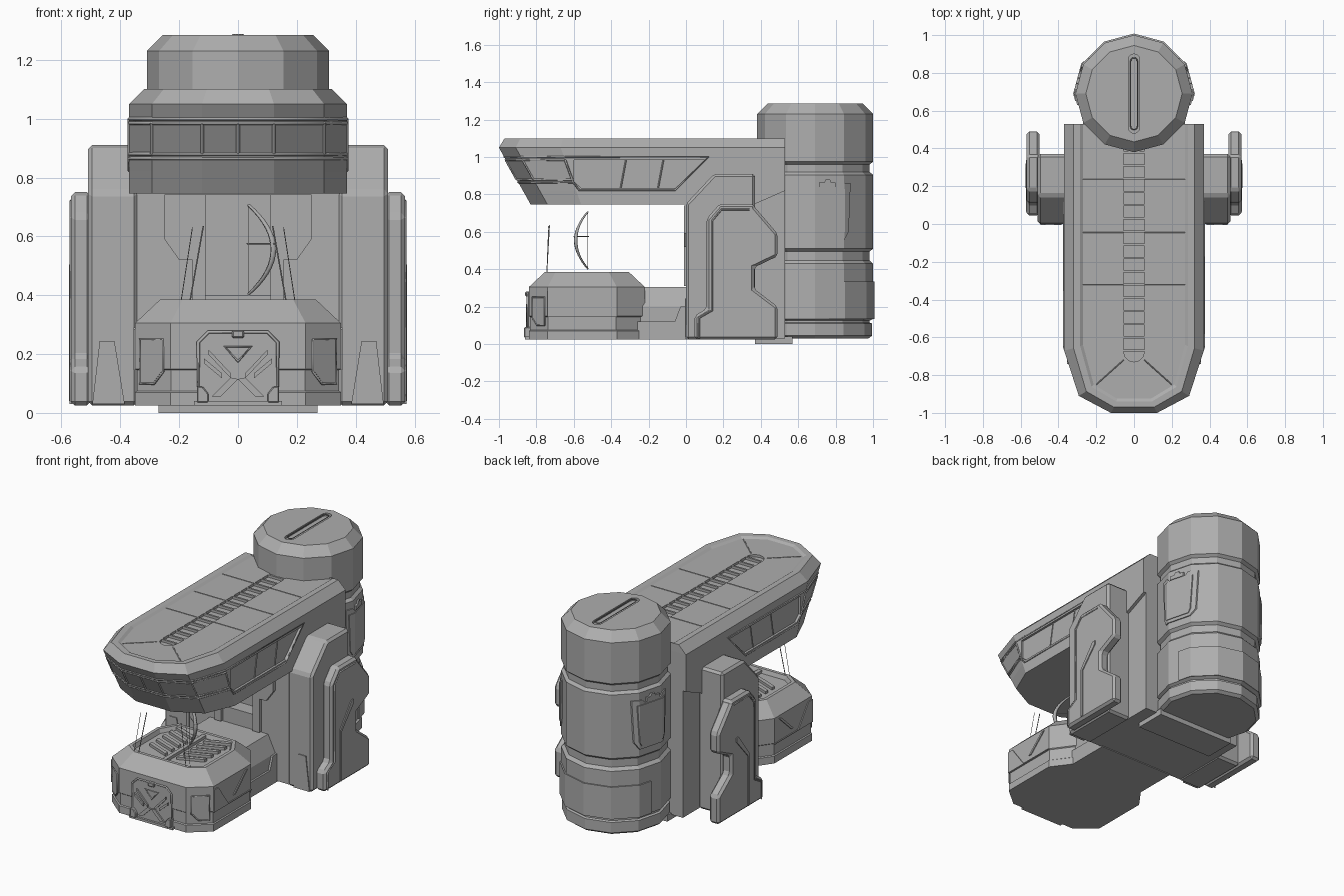
import bpy, bmesh, math
from mathutils import Vector

grey = bpy.data.materials.new("hull grey")
grey.diffuse_color = (0.42, 0.42, 0.42, 1)


def add(name, me):
    ob = bpy.data.objects.new(name, me)
    bpy.context.collection.objects.link(ob)
    me.materials.clear()
    me.materials.append(grey)
    return ob


def loft(name, rings):
    """Skin a stack of equal-length rings and cap both ends."""
    bm = bmesh.new()
    rows = [[bm.verts.new(p) for p in r] for r in rings]
    n = len(rows[0])
    for a, b in zip(rows, rows[1:]):
        for i in range(n):
            bm.faces.new((a[i], a[(i + 1) % n], b[(i + 1) % n], b[i]))
    bm.faces.new(rows[0])
    bm.faces.new(rows[-1])
    bmesh.ops.recalc_face_normals(bm, faces=bm.faces)
    me = bpy.data.meshes.new(name)
    bm.to_mesh(me)
    bm.free()
    return add(name, me)


def prism(name, pts, axis, a, b, bevel=0):
    """Extrude a 2D outline along an axis from a to b."""
    put = {'x': lambda p, q, d: (d, p, q), 'y': lambda p, q, d: (p, d, q),
           'z': lambda p, q, d: (p, q, d)}[axis]
    ob = loft(name, [[put(p, q, d) for p, q in pts] for d in (a, b)])
    if bevel:
        m = ob.modifiers.new("edge", 'BEVEL')
        m.width, m.segments, m.limit_method = bevel, 1, 'ANGLE'
    return ob


def bead(name, pts, r=0.005, closed=False, radii=None):
    """Thin trim strip along a path."""
    cu = bpy.data.curves.new(name, 'CURVE')
    cu.dimensions, cu.bevel_depth, cu.bevel_resolution = '3D', r, 0
    cu.use_fill_caps = True
    sp = cu.splines.new('POLY')
    sp.points.add(len(pts) - 1)
    for i, p in enumerate(pts):
        sp.points[i].co = (*p, 1)
        sp.points[i].radius = radii[i] if radii else 1
    sp.use_cyclic_u = closed
    tmp = bpy.data.objects.new(name, cu)
    bpy.context.collection.objects.link(tmp)
    bpy.context.view_layer.update()
    me = bpy.data.meshes.new_from_object(tmp.evaluated_get(bpy.context.evaluated_depsgraph_get()))
    bpy.data.objects.remove(tmp)
    return add(name, me)


def boolean(ob, cutter, op='DIFFERENCE'):
    m = ob.modifiers.new("cut", 'BOOLEAN')
    m.operation, m.object, m.solver = op, cutter, 'EXACT'
    cutter.hide_render = True
    cutter.hide_set(True)


def rect(x0, x1, y0, y1):
    return [(x0, y0), (x1, y0), (x1, y1), (x0, y1)]


def capsule(r, y0, y1, n=6):
    top = [(r * math.cos(math.pi * i / n), y1 - r + r * math.sin(math.pi * i / n)) for i in range(n + 1)]
    return top + [(-x, y0 + y1 - y) for x, y in top]


# --- Overhanging roof with raked prow ---
def prow(z, hw=0.37, back=0.53, inset=0.0):
    f = min(1, (1.05 - z) / 0.305) if z < 1.05 else 0
    half = [(hw, back), (hw, -0.67 + 0.11 * f + inset * 0.4),
            (hw * 0.79, -0.91 + 0.17 * f + inset * 0.8), (hw * 0.33, -1.0 + 0.17 * f + inset)]
    return [(x, y, z) for x, y in half] + [(-x, y, z) for x, y in reversed(half)]


roof = loft("roof", [prow(0.745, back=0.36), prow(0.82), prow(1.05), prow(1.1, 0.32, 0.529, 0.03),
                     prow(1.1, 0.285, 0.528, 0.06), prow(1.09, 0.27, 0.527, 0.075)])
slot = prism("roof_slot_cutter", capsule(0.055, -0.73, 0.6), 'z', 1.075, 1.15)
boolean(roof, slot)
for s in (-1, 1):
    side = [(-0.6, 0.985), (0.1, 0.985), (-0.055, 0.835), (-0.56, 0.835), (-0.6, 0.87)]
    boolean(roof, prism("roof_side_cutter", side, 'x', s * 0.356, s * 0.42))
    trim = [(-0.65, 1.0), (0.12, 1.0), (-0.06, 0.822), (-0.57, 0.822), (-0.61, 0.875)]
    bead("roof_side_trim", [(s * 0.37, y, z) for y, z in trim])
    for y in (-0.32, -0.12):
        bead("side_window_divider", [(s * 0.358, y, 0.99), (s * 0.358, y - 0.03, 0.83)], 0.004)
    bead("roof_panel_diagonal", [(s * 0.055, -0.72, 1.09), (s * 0.2, -0.85, 1.09)], 0.003)
    for y in (0.235, -0.045, -0.32):
        bead("roof_panel_seam", [(s * 0.055, y, 1.09), (s * 0.27, y, 1.09)], 0.003)
for i in range(16):
    y = 0.38 - i * 0.07
    prism("roof_ladder_rung", rect(-0.055, 0.055, y - 0.006, y + 0.006), 'z', 1.07, 1.09)
# Prow window band
for z in (1.0, 0.985, 0.88, 0.865):
    bead("prow_band", prow(z)[1:7], 0.006)
up, low = prow(0.985)[1:7], prow(0.88)[1:7]
for i in range(6):
    bead("prow_mullion", [up[i], low[i]], 0.006)
bead("prow_mullion", [(0, up[2][1], 0.985), (0, low[2][1], 0.88)], 0.006)


# --- Rear silo, twelve sided ---
def ring12(r, z):
    return [(r * math.cos(math.tau * i / 12), 0.69 + r * math.sin(math.tau * i / 12), z) for i in range(12)]


silo = loft("silo", [ring12(r, z) for r, z in (
    (0.285, 0.03), (0.305, 0.045), (0.305, 0.11), (0.292, 0.115), (0.292, 0.125), (0.31, 0.135), (0.31, 0.43),
    (0.292, 0.448), (0.292, 0.495), (0.31, 0.51), (0.31, 0.905), (0.292, 0.92), (0.292, 0.96), (0.31, 0.975),
    (0.31, 1.23), (0.255, 1.285))])
boolean(silo, prism("silo_slot_cutter", capsule(0.03, 0.48, 0.9), 'z', 1.268, 1.33))
bead("silo_slot_rim", [(x, y, 1.284) for x, y in capsule(0.018, 0.5, 0.88)], 0.003, True)


def silo_plate(name, pts, a, b, r):
    p = prism(name, pts, 'x', a, b)
    boolean(p, loft("silo_plate_cutter", [ring12(r, 0), ring12(r, 1.2)]), 'INTERSECT')


for s in (-1, 1):
    silo_plate("silo_hatch_frame", [(0.63, 0.86), (0.68, 0.86), (0.7, 0.84), (0.81, 0.84), (0.83, 0.86),
               (0.88, 0.86), (0.87, 0.6), (0.845, 0.555), (0.665, 0.555), (0.64, 0.6)], s * 0.08, s * 0.5, 0.317)
    silo_plate("silo_hatch", [(0.65, 0.83), (0.86, 0.83), (0.85, 0.6), (0.835, 0.575), (0.675, 0.575),
               (0.66, 0.6)], s * 0.08, s * 0.5, 0.322)
    silo_plate("silo_hatch_latch", [(0.71, 0.84), (0.71, 0.865), (0.74, 0.865), (0.745, 0.88), (0.77, 0.88),
               (0.775, 0.865), (0.8, 0.865), (0.8, 0.84)], s * 0.08, s * 0.5, 0.322)
silo_plate("silo_lower_plate", rect(0.765, 1.1, 0.135, 0.335), -0.5, 0.5, 0.318)

# --- Main body wall with doorway ---
body = prism("body", rect(-0.35, 0.35, 0.01, 0.53), 'z', 0.03, 0.82)
boolean(body, prism("doorway_cutter", rect(-0.11, 0.11, 0.4, 0.742), 'y', -0.1, 0.1))
prism("foot_plate", rect(-0.27, 0.27, 0.37, 0.57), 'z', 0, 0.04)
for s in (-1, 1):
    prism("wall_panel", [(s * x, z) for x, z in ((0.11, 0.742), (0.25, 0.742), (0.25, 0.59), (0.2, 0.52),
          (0.155, 0.52), (0.155, 0.31), (0.11, 0.31))], 'y', -0.012, 0.02)
    # Side buttress
    prism("buttress", [(0, 0.025), (0, 0.75), (0.15, 0.91), (0.37, 0.91), (0.37, 0.025)],
          'x', s * 0.34, s * 0.51, 0.014)
    prism("buttress_front_panel", [(s * x, z) for x, z in ((0.385, 0.03), (0.42, 0.245), (0.47, 0.245),
          (0.495, 0.03))], 'y', -0.006, 0.01)
    # Toothed outer armour
    prism("outer_armour", [(0.045, 0.025), (0.045, 0.15), (0.11, 0.19), (0.11, 0.67), (0.18, 0.75), (0.365, 0.75),
          (0.37, 0.73), (0.49, 0.59), (0.49, 0.47), (0.365, 0.41), (0.365, 0.295), (0.49, 0.2), (0.49, 0.025)],
          'x', s * 0.5, s * 0.568, 0.014)
    prism("armour_inner_line", [(0.19, 0.04), (0.19, 0.36), (0.3, 0.505), (0.32, 0.505), (0.32, 0.48),
          (0.205, 0.35), (0.205, 0.04)], 'x', s * 0.56, s * 0.574)
    bead("armour_trim", [(s * 0.568, y, z) for y, z in ((0.07, 0.03), (0.07, 0.14), (0.14, 0.18), (0.14, 0.66),
         (0.19, 0.72), (0.34, 0.72))], 0.005)


# --- Front platform ---
def octagon(z, d=0.0):
    half = [(0.23 - d * 0.5, -0.84 + d), (0.35 - d, -0.74 + d * 0.5), (0.35 - d, -0.37 - d * 0.5),
            (0.24 - d * 0.5, -0.22 - d)]
    return [(x, y, z) for x, y in half] + [(-x, y, z) for x, y in reversed(half)]


loft("platform", [octagon(0.025), octagon(0.07), octagon(0.075, 0.006), octagon(0.145, 0.006), octagon(0.15),
                  octagon(0.305), octagon(0.385, 0.085), octagon(0.385, 0.105), octagon(0.36, 0.115)])
prism("platform_spine", rect(-0.012, 0.012, -0.73, -0.33), 'z', 0.35, 0.378)
for s in (-1, 1):
    for i in range(5):
        y = -0.66 + i * 0.065
        prism("platform_slat", [(s * 0.04, y), (s * 0.04, y + 0.025), (s * 0.19, y + 0.085), (s * 0.19, y + 0.06)],
              'z', 0.35, 0.376)
    # Stepped side armour
    prism("platform_side_plate", [(-0.74, 0.145), (-0.74, 0.285), (-0.7, 0.285), (-0.6, 0.15), (-0.37, 0.15),
          (-0.37, 0.145)], 'x', s * 0.34, s * 0.356)
    prism("side_notch", [(-0.55, 0.18), (-0.43, 0.29), (-0.41, 0.29), (-0.53, 0.18)], 'x', s * 0.34, s * 0.356)
    # Corner window
    a, b = Vector((s * 0.23, -0.84, 0)), Vector((s * 0.35, -0.74, 0))
    n = Vector((s * 0.64, -0.77, 0))
    shape = ((0.2, 0.25), (0.85, 0.25), (0.85, 0.1), (0.45, 0.1), (0.2, 0.14))
    pane = [a.lerp(b, t) + Vector((0, 0, z)) for t, z in shape]
    loft("corner_window", [[p - n * 0.01 for p in pane], [p + n * 0.003 for p in pane]])
    bead("corner_window_frame", [p + n * 0.002 for p in pane], 0.005, True)
    # Front gate braces
    for k in (0, 0.03):
        prism("gate_brace", [(s * (0.025 + k), 0.135), (s * (0.1 + k * 0.5), 0.215 - k), (s * (0.1 + k * 0.5), 0.198 - k),
              (s * (0.025 + k), 0.118)], 'y', -0.856, -0.83)
    prism("gate_leg", [(s * x, z) for x, z in ((0.025, 0.12), (0.09, 0.055), (0.06, 0.055), (0.0, 0.115))],
          'y', -0.856, -0.83)
    prism("gate_corner_block", [(s * x, z) for x, z in ((0.1, 0.035), (0.1, 0.065), (0.12, 0.09), (0.14, 0.09),
          (0.14, 0.035))], 'y', -0.865, -0.83, 0.004)
    # Leaning whip antennas
    bead("antenna", [(s * 0.165, -0.745, 0.37), (s * 0.118, -0.73, 0.635)], 0.0025)
    bead("antenna_stay", [(s * 0.195, -0.745, 0.37), (s * 0.155, -0.735, 0.63)], 0.0015)
gate = [(-0.135, 0.035), (-0.135, 0.24), (-0.1, 0.275), (0.1, 0.275), (0.135, 0.24), (0.135, 0.035)]
prism("gate_plate", gate, 'y', -0.847, -0.83)
bead("gate_frame", [(x, -0.847, z) for x, z in gate], 0.006, True)
bead("gate_triangle", [(-0.045, -0.848, 0.225), (0.045, -0.848, 0.225), (0, -0.848, 0.175)], 0.005, True)
prism("gate_top_latch", rect(-0.02, 0.02, 0.255, 0.28), 'y', -0.86, -0.83, 0.004)
prism("gate_sill", rect(-0.15, 0.15, 0.025, 0.04), 'y', -0.86, -0.83)

# --- Walkway linking platform and body ---
prism("walkway", [(-0.25, 0.025), (-0.25, 0.2), (-0.2, 0.305), (0.2, 0.305), (0.25, 0.2), (0.25, 0.025)],
      'y', -0.3, 0.02)
for s in (-1, 1):
    prism("walkway_rail", [(-0.26, 0.025), (-0.26, 0.12), (-0.06, 0.12), (-0.03, 0.2), (0.02, 0.2), (0.02, 0.025)],
          'x', s * 0.24, s * 0.262)

# --- Floating bow emblem ---
ts = [i / 8 - 1 for i in range(17)]
bead("bow_limb", [(0.035 + 0.085 * (1 - t * t), -0.525 - 0.065 * (1 - t * t), 0.555 + 0.152 * t) for t in ts],
     0.012, False, [0.45 + 0.6 * (1 - abs(t)) for t in ts])
bead("bow_string", [(0.035, -0.525, 0.41), (0.035, -0.525, 0.70)], 0.0012)
bead("bow_arrow", [(0.03, -0.52, 0.575), (0.125, -0.6, 0.575)], 0.002)
